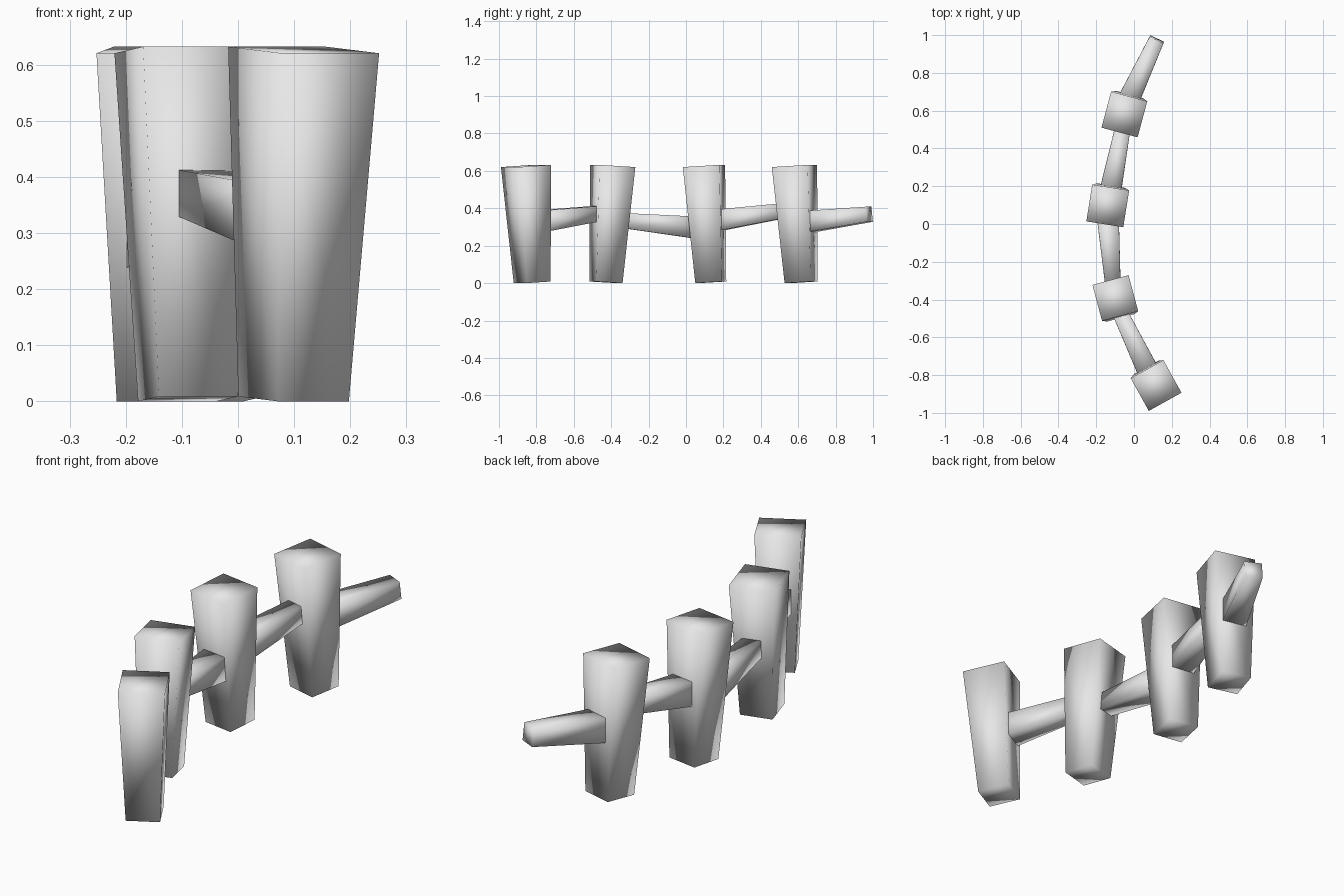
import bpy
import bmesh
from math import radians, atan2, hypot, pi
from mathutils import Matrix, Vector

default_cube = bpy.data.objects.get("Cube")
if default_cube:
    bpy.data.objects.remove(default_cube, do_unlink=True)

GREY = (0.8, 0.8, 0.8, 1.0)
grey = bpy.data.materials.new("light_grey")
grey.use_nodes = True
grey.diffuse_color = GREY
for node in grey.node_tree.nodes:
    if node.type == 'BSDF_PRINCIPLED':
        node.inputs["Base Color"].default_value = GREY


def tapered_block(name, base, tip, length):
    """Square block along +z from its base, smooth shaded all round."""
    bm = bmesh.new()
    bmesh.ops.create_cube(bm, size=1)
    for v in bm.verts:
        width = tip if v.co.z > 0 else base
        v.co = Vector((v.co.x * width, v.co.y * width, (v.co.z + 0.5) * length))
    for face in bm.faces:
        face.smooth = True
    mesh = bpy.data.meshes.new(name)
    bm.to_mesh(mesh)
    bm.free()
    mesh.materials.append(grey)
    return mesh


def place(name, mesh, location, yaw, tilt):
    obj = bpy.data.objects.new(name, mesh)
    bpy.context.collection.objects.link(obj)
    obj.matrix_world = (Matrix.Translation(location)
                        @ Matrix.Rotation(yaw, 4, 'Z')
                        @ Matrix.Rotation(tilt, 4, 'X'))
    return obj


# Posts: wider at the top, each leaning a little (top centre x, y and yaw)
POST_HEIGHT = 0.623
LEAN = radians(3.4)
post_mesh = tapered_block("post", 0.145, 0.198, POST_HEIGHT)
posts = [(0.117, -0.855, 29), (-0.099, -0.392, 195),
         (-0.139, 0.096, -9), (-0.051, 0.58, -15)]
for i, (x, y, degrees) in enumerate(posts, 1):
    yaw = radians(degrees)
    turn = Matrix.Rotation(yaw, 3, 'Z') @ Matrix.Rotation(LEAN, 3, 'X')
    foot = Vector((x, y, 0)) - turn @ Vector((0, 0, POST_HEIGHT))
    foot.z = 0.0043
    place(f"post_{i}", post_mesh, foot, yaw, LEAN)

# Rails: thick end buried in one post, thin end reaching the next
RAIL_LENGTH = 0.42
rail_mesh = tapered_block("rail", 0.121, 0.081, RAIL_LENGTH)
rails = [((0.069, -0.767, 0.333), (-0.058, -0.503, 0.368)),
         ((-0.135, -0.01, 0.303), (-0.114, -0.29, 0.33)),
         ((-0.12, 0.2, 0.34), (-0.066, 0.475, 0.38)),
         ((-0.02, 0.675, 0.331), (0.121, 0.978, 0.368))]
for i, (thick, thin) in enumerate(rails, 1):
    thick, thin = Vector(thick), Vector(thin)
    axis = (thin - thick).normalized()
    # the last rail ends in the open, the others end inside a post
    end = thin if i == len(rails) else thin + axis * 0.04
    start = end - axis * RAIL_LENGTH
    yaw = atan2(-axis.x, axis.y)
    pitch = atan2(axis.z, hypot(axis.x, axis.y))
    place(f"rail_{i}", rail_mesh, start, yaw, pitch - pi / 2)
